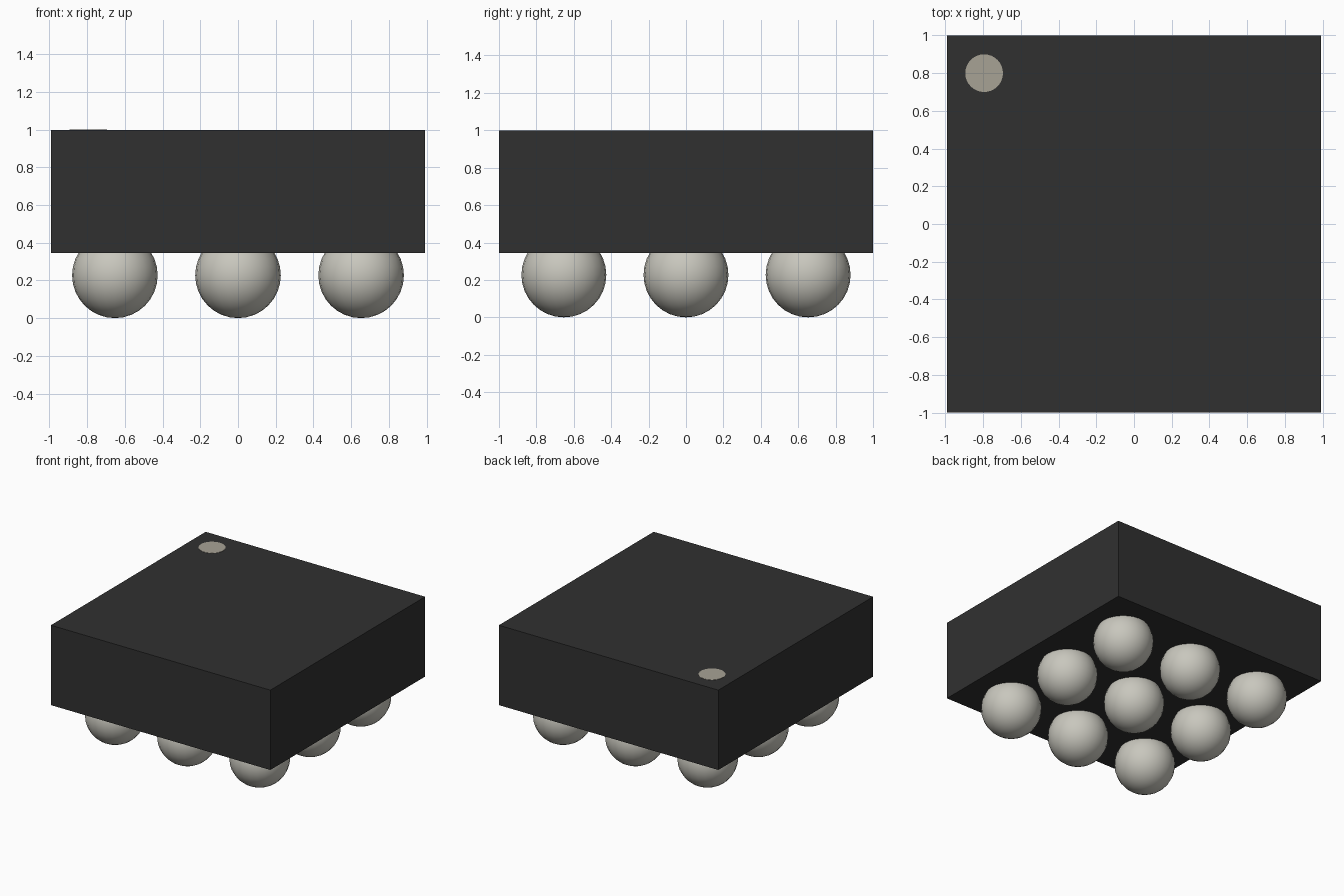
import bpy

cube = bpy.data.objects.get("Cube")
if cube:
    bpy.data.objects.remove(cube, do_unlink=True)


def material(name, rgb):
    mat = bpy.data.materials.new(name)
    mat.use_nodes = True
    color = (*rgb, 1)
    mat.diffuse_color = color
    mat.node_tree.nodes["Principled BSDF"].inputs["Base Color"].default_value = color
    return mat


def finish(name, mat):
    obj = bpy.context.object
    obj.name = name
    obj.data.materials.append(mat)
    return obj


charcoal = material("charcoal", (0.03, 0.03, 0.03))
silver = material("warm silver", (0.58, 0.57, 0.51))
marker_grey = material("marker grey", (0.39, 0.36, 0.30))

# Package body
WIDTH, DEPTH, BOTTOM, TOP = 1.985, 2.0, 0.345, 0.998
bpy.ops.mesh.primitive_cube_add(size=1, location=(0, 0, (BOTTOM + TOP) / 2))
body = finish("package_body", charcoal)
body.scale = (WIDTH, DEPTH, TOP - BOTTOM)
bpy.ops.object.transform_apply(location=False, rotation=False, scale=True)

# Orientation dot on the back right corner of the top
bpy.ops.mesh.primitive_cylinder_add(vertices=32, radius=0.1, depth=0.006,
                                    location=(-0.795, 0.8, 0.997))
finish("orientation_dot", marker_grey)

# Three by three grid of contact balls underneath
RADIUS, PITCH = 0.227, 0.653
for row in (-1, 0, 1):
    for col in (-1, 0, 1):
        bpy.ops.mesh.primitive_uv_sphere_add(
            segments=24, ring_count=16, radius=RADIUS,
            location=(col * PITCH, row * PITCH, RADIUS))
        finish(f"contact_ball_{row + 2}_{col + 2}", silver)
        bpy.ops.object.shade_smooth()
